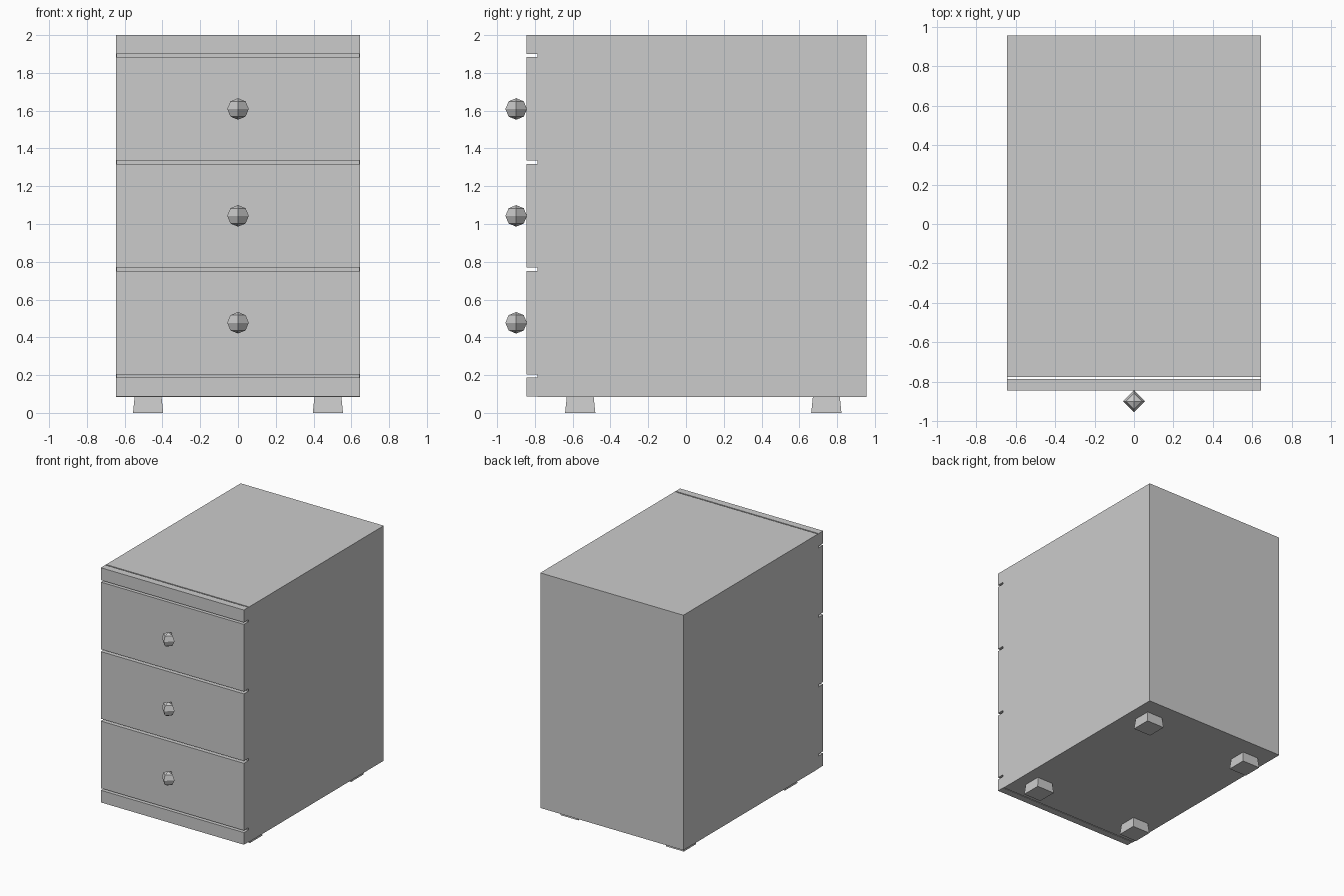
import bpy, bmesh
from mathutils import Matrix, Vector

if "Cube" in bpy.data.objects:
    bpy.data.objects.remove(bpy.data.objects["Cube"])


def box(name, lo, hi, taper=1.0):
    """Box between two corners; taper scales the top face about its centre."""
    lo, hi = Vector(lo), Vector(hi)
    mid, size = (lo + hi) / 2, hi - lo
    bm = bmesh.new()
    bmesh.ops.create_cube(bm, size=1)
    for v in bm.verts:
        k = taper if v.co.z > 0 else 1.0
        v.co = Vector((v.co.x * size.x * k, v.co.y * size.y * k, v.co.z * size.z))
    return finish(name, bm, mid)


def finish(name, bm, location):
    mesh = bpy.data.meshes.new(name)
    bm.to_mesh(mesh)
    bm.free()
    obj = bpy.data.objects.new(name, mesh)
    obj.location = location
    bpy.context.collection.objects.link(obj)
    return obj


W = 0.645                      # half width
FRONT, PANEL_BACK, BODY_FRONT, BACK = -0.845, -0.787, -0.777, 0.955
BOTTOM, TOP = 0.085, 2.0

# Cabinet body, with thin side lips closing the gap behind the fronts
box("cabinet_body", (-W, BODY_FRONT, BOTTOM), (W, BACK, TOP))
for side, x in (("left", -W), ("right", W - 0.004)):
    box(f"side_lip_{side}", (x, PANEL_BACK, BOTTOM), (x + 0.004, BODY_FRONT, TOP))

# Front trim strips
box("bottom_trim", (-W, FRONT, 0.088), (W, PANEL_BACK, 0.187))
box("top_trim", (-W, FRONT, 1.899), (W, PANEL_BACK, TOP))

# Drawer fronts with faceted knobs
for i in range(3):
    z = 0.204 + i * 0.566
    box(f"drawer_front_{i + 1}", (-W, FRONT, z), (W, PANEL_BACK, z + 0.547))
    bm = bmesh.new()
    bmesh.ops.create_uvsphere(bm, u_segments=4, v_segments=4, radius=0.057)
    finish(f"drawer_knob_{i + 1}", bm, (0, -0.899, z + 0.273))

# Feet, slightly wider at the floor
for row, y in (("front", -0.56), ("back", 0.743)):
    for side, x in (("left", -0.476), ("right", 0.476)):
        box(f"foot_{row}_{side}", (x - 0.08, y - 0.08, 0), (x + 0.08, y + 0.08, BOTTOM), 0.89)
